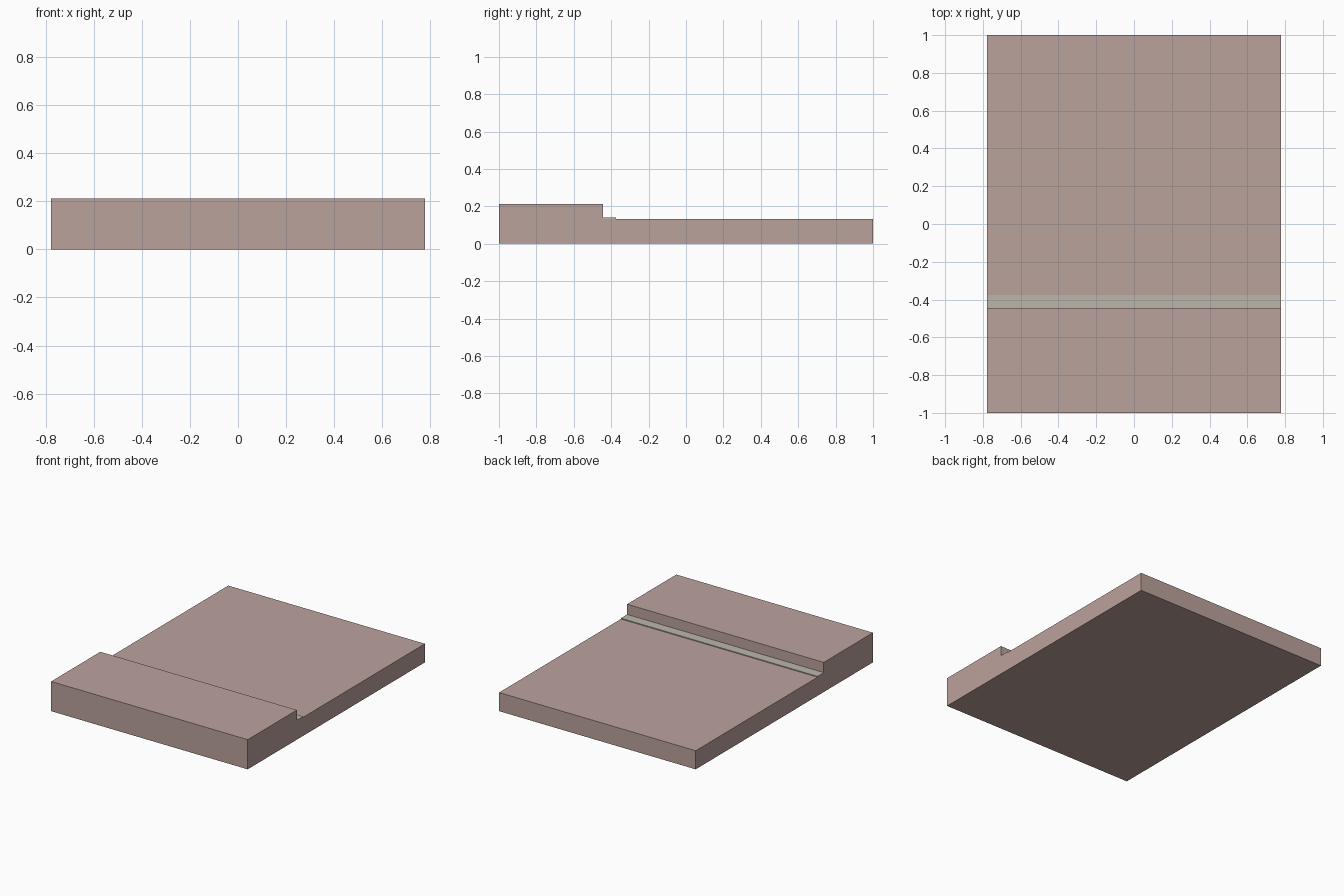
import bpy
import bmesh

cube = bpy.data.objects.get("Cube")
if cube:
    bpy.data.objects.remove(cube, do_unlink=True)

HALF_WIDTH = 0.777


def make_material(name, rgb):
    mat = bpy.data.materials.new(name)
    mat.use_nodes = True
    mat.diffuse_color = (*rgb, 1)
    mat.node_tree.nodes["Principled BSDF"].inputs["Base Color"].default_value = (*rgb, 1)
    return mat


def extrude_profile(name, profile, mat):
    """Extrude a (y, z) outline across the full width."""
    bm = bmesh.new()
    face = bm.faces.new([bm.verts.new((-HALF_WIDTH, y, z)) for y, z in profile])
    result = bmesh.ops.extrude_face_region(bm, geom=[face])
    moved = [v for v in result["geom"] if isinstance(v, bmesh.types.BMVert)]
    bmesh.ops.translate(bm, verts=moved, vec=(2 * HALF_WIDTH, 0, 0))
    bmesh.ops.recalc_face_normals(bm, faces=bm.faces)
    mesh = bpy.data.meshes.new(name)
    bm.to_mesh(mesh)
    bm.free()
    mesh.materials.append(mat)
    obj = bpy.data.objects.new(name, mesh)
    bpy.context.collection.objects.link(obj)
    return obj


rose = make_material("dusty rose", (0.50, 0.36, 0.335))
sage = make_material("pale sage", (0.50, 0.47, 0.405))

# Slab with a raised block along the front
extrude_profile("stepped_slab", [(-1, 0), (1, 0), (1, 0.133), (-0.445, 0.133),
                                 (-0.445, 0.212), (-1, 0.212)], rose)

# Thin strip lying at the foot of the step
extrude_profile("step_strip", [(-0.445, 0.133), (-0.375, 0.133),
                               (-0.375, 0.139), (-0.445, 0.139)], sage)
